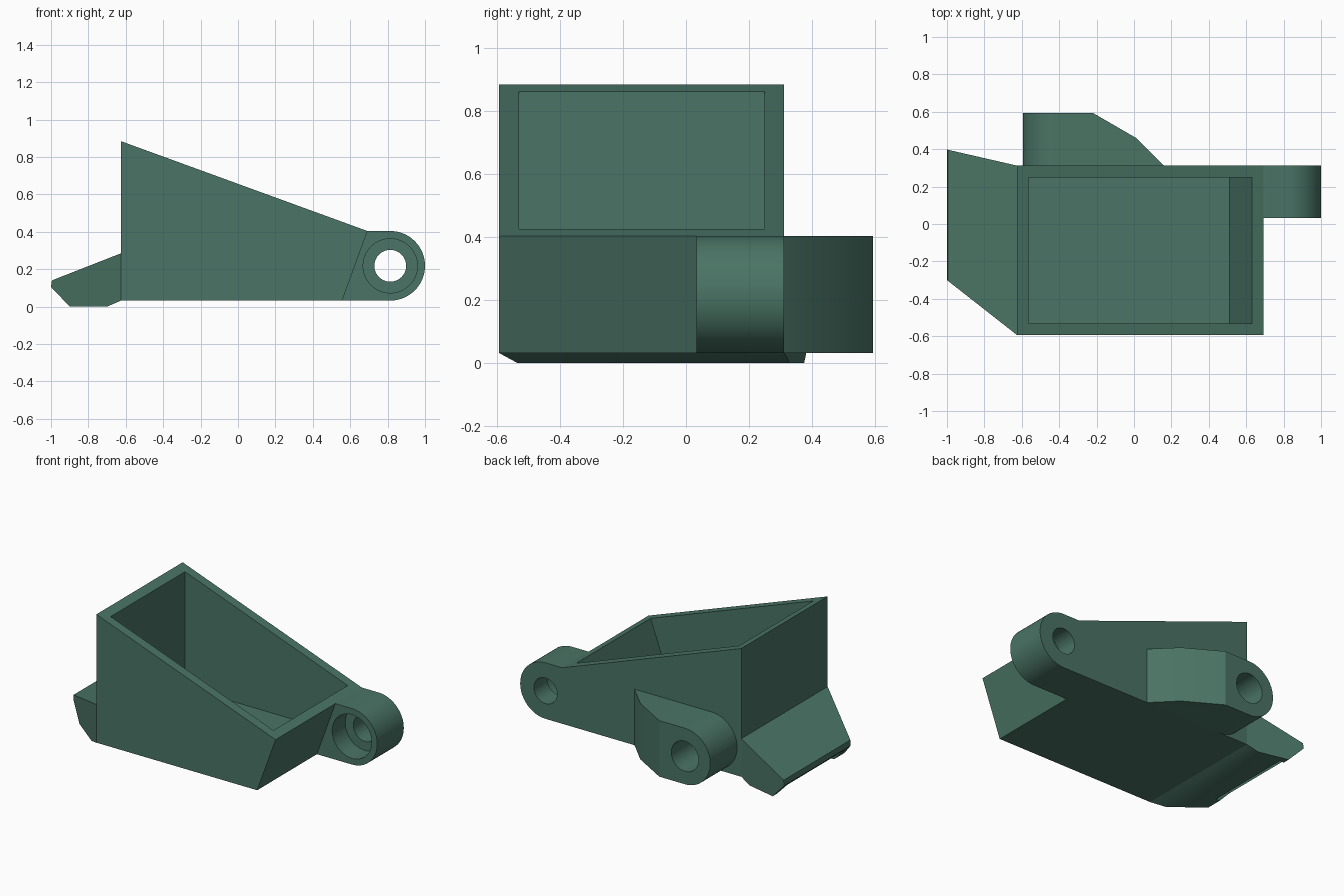
import bpy, bmesh, math
from mathutils import Vector

if "Cube" in bpy.data.objects:
    bpy.data.objects.remove(bpy.data.objects["Cube"])

green = bpy.data.materials.new("muted green")
green.diffuse_color = (0.069, 0.175, 0.130, 1)
green.use_nodes = True
green.node_tree.nodes["Principled BSDF"].inputs["Base Color"].default_value = green.diffuse_color


def prism(name, profile, y0, y1):
    """Extrude an xz profile along y; y0 and y1 are numbers or functions of x."""
    f0 = y0 if callable(y0) else lambda x: y0
    f1 = y1 if callable(y1) else lambda x: y1
    bm = bmesh.new()
    a = [bm.verts.new((x, f0(x), z)) for x, z in profile]
    b = [bm.verts.new((x, f1(x), z)) for x, z in profile]
    n = len(profile)
    bm.faces.new(a)
    bm.faces.new(b[::-1])
    for i in range(n):
        j = (i + 1) % n
        bm.faces.new((a[j], a[i], b[i], b[j]))
    bmesh.ops.recalc_face_normals(bm, faces=bm.faces)
    me = bpy.data.meshes.new(name)
    bm.to_mesh(me)
    bm.free()
    me.materials.append(green)
    ob = bpy.data.objects.new(name, me)
    bpy.context.collection.objects.link(ob)
    return ob


def arc(cx, cz, r, start, end, n=32):
    return [(cx + r * math.cos(math.radians(start + (end - start) * i / n)),
             cz + r * math.sin(math.radians(start + (end - start) * i / n)))
            for i in range(n + 1)]


def cut(ob, cutter):
    mod = ob.modifiers.new("cut", 'BOOLEAN')
    mod.operation = 'DIFFERENCE'
    mod.solver = 'EXACT'
    mod.object = cutter
    bpy.context.view_layer.objects.active = ob
    bpy.ops.object.modifier_apply(modifier=mod.name)
    bpy.data.objects.remove(cutter)


def bore(ob, cx, cz, r, y0, y1):
    cut(ob, prism("bore_cutter", arc(cx, cz, r, 0, 360, 64)[:-1], y0, y1))


def slice_off(ob, p, q):
    """Remove everything to the right of the vertical plane running from p to q."""
    d = Vector((q[0] - p[0], q[1] - p[1], 0))
    bm = bmesh.new()
    bm.from_mesh(ob.data)
    res = bmesh.ops.bisect_plane(bm, geom=bm.verts[:] + bm.edges[:] + bm.faces[:],
                                 plane_co=(p[0], p[1], 0), plane_no=(d.y, -d.x, 0),
                                 clear_outer=True)
    edges = [e for e in res["geom_cut"] if isinstance(e, bmesh.types.BMEdge)]
    bmesh.ops.holes_fill(bm, edges=edges, sides=0)
    bmesh.ops.recalc_face_normals(bm, faces=bm.faces)
    bm.to_mesh(ob.data)
    bm.free()


BASE, LUG_TOP, AXIS, R = 0.032, 0.404, 0.218, 0.186
FRONT, BACK = -0.594, 0.312

# Open hopper with sloping rim
hopper = prism("hopper", [(-0.625, BASE), (0.557, BASE), (0.692, LUG_TOP), (-0.625, 0.884)],
               FRONT, BACK)
cut(hopper, prism("cavity_cutter", [(-0.564, 0.094), (0.511, 0.094), (0.732, 0.7),
                                    (0.732, 1.1), (-0.564, 1.1)], -0.531, 0.249))

# Hinge lug at the low end, with through hole and counterbore
lug = prism("hinge_lug", [(0.692, LUG_TOP), (0.557, BASE)] + arc(0.814, AXIS, R, -90, 90),
            0.033, BACK)
bore(lug, 0.814, AXIS, 0.085, -0.1, 0.5)
bore(lug, 0.814, AXIS, 0.145, -0.1, 0.17)

# Pivot arm on the back wall, tapering towards the low end
arm = prism("pivot_arm", [(0.17, BASE), (0.17, LUG_TOP)] + arc(-0.408, AXIS, R, 90, 270),
            BACK, 0.594)
slice_off(arm, (0.16, BACK), (0.015, 0.458))
slice_off(arm, (0.015, 0.458), (-0.22, 0.594))
bore(arm, -0.408, AXIS, 0.1, 0.32, 0.8)

# Skewed tail wedge with a shallow recess under its tip
t = lambda x: (-0.625 - x) / 0.375
wedge = prism("tail_wedge", [(-0.625, BASE), (-0.70, 0.0), (-0.90, 0.0), (-1.0, 0.105),
                             (-0.995, 0.14), (-0.625, 0.285)],
              lambda x: FRONT + 0.294 * t(x), lambda x: BACK + 0.086 * t(x))
cut(wedge, prism("recess_cutter", [(-0.985, 0.05), (-0.965, 0.11), (-0.87, 0.025),
                                   (-0.87, -0.05), (-0.985, -0.05)], -0.27, 0.33))

# Smooth round surfaces, keep edges sharp
for ob in (hopper, lug, arm, wedge):
    bpy.ops.object.select_all(action='DESELECT')
    ob.select_set(True)
    bpy.context.view_layer.objects.active = ob
    bpy.ops.object.shade_smooth_by_angle(angle=math.radians(25))
